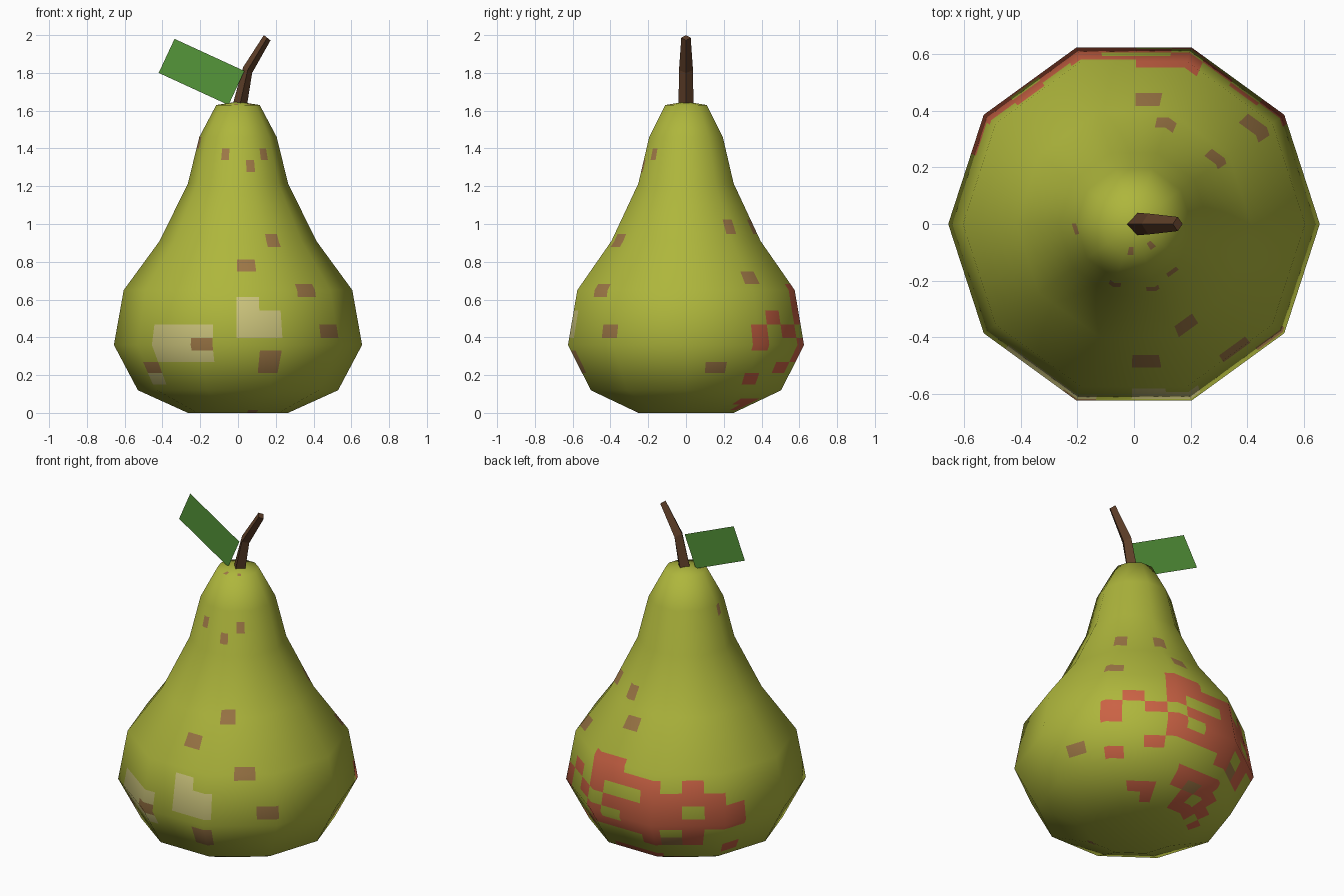
import bpy, math
from mathutils import Vector

if "Cube" in bpy.data.objects:
    bpy.data.objects.remove(bpy.data.objects["Cube"])


def material(name, rgb):
    lin = [((c / 255 + 0.055) / 1.055) ** 2.4 if c > 10 else c / 3294 for c in rgb]
    m = bpy.data.materials.new(name)
    m.diffuse_color = (*lin, 1)
    m.use_nodes = True
    m.node_tree.nodes["Principled BSDF"].inputs["Base Color"].default_value = m.diffuse_color
    return m


GREEN = material("pear green", (174, 182, 60))
RED = material("red blush", (202, 98, 68))
BROWN = material("brown freckle", (157, 119, 70))
CREAM = material("cream patch", (204, 196, 124))
STEM = material("stem brown", (94, 62, 40))
LEAF = material("leaf green", (84, 148, 57))


def add_object(name, verts, faces, mats, smooth=False):
    me = bpy.data.meshes.new(name)
    me.from_pydata([tuple(v) for v in verts], [], faces)
    for m in mats:
        me.materials.append(m)
    for p in me.polygons:
        p.use_smooth = smooth
    ob = bpy.data.objects.new(name, me)
    bpy.context.collection.objects.link(ob)
    return ob


# Painted cells: column around the pear (0 = front, counter-clockwise) -> rows up
N = 32
red = {11: (5, 8, 9), 12: (2, 10), 13: (1, 2, 6, 9), 14: (7, 8, 10, 11, 12),
       15: (3, 4, 7, 9, 11, 12), 16: (1, 2, 4, 7, 8, 9, 11),
       17: (1, 3, 4, 6, 7, 8, 9, 10, 11), 18: (1, 2, 3, 8, 9, 10),
       19: (2, 6, 7, 8, 10, 11), 20: (1, 8, 9, 10), 21: (5, 8, 9)}
brown = {0: (14,), 1: (0, 6, 7, 21), 2: (16,), 3: (12, 22, 28), 4: (9,), 9: (6,),
         11: (13, 17), 14: (17,), 15: (15,), 16: (3,), 18: (6,), 24: (23,),
         27: (6,), 30: (8, 22), 31: (28,)}
cream = {0: (9, 10, 11), 1: (9, 10), 27: (5,), 28: (7, 8, 9), 29: (7, 8, 9), 30: (7, 9)}
paint = {}
for index, table in ((1, red), (3, cream), (2, brown)):
    for col, rows in table.items():
        for row in rows:
            paint[col, row] = index

# Pear body: ten-sided turned profile (radius, height), cut along the paint cells
profile = [(0, 0), (.265, 0), (.53, .12), (.657, .36), (.605, .65), (.415, .91),
           (.265, 1.215), (.205, 1.46), (.115, 1.63), (0, 1.648)]
segs = [(Vector(b) - Vector(a)).normalized() for a, b in zip(profile, profile[1:])]
segn = [Vector((s.y, -s.x)) for s in segs]
ringn = [Vector((0, -1))] + [(a + b).normalized() for a, b in zip(segn, segn[1:])] + [Vector((0, 1))]

PX = 10 / N
SHIFT = 0.02
cols = sorted({round(k + .5, 4) for k in range(10)} |
              {round((PX * c - SHIFT) % 10, 4) for c in range(N)})
rows = sorted({float(k) for k in range(9)} |
              {(j - .5) / 4 for j in range(1, 21)} | {j / 4 for j in range(21, 32)})
rows = [r for r in rows if r < 8]


def lerp_at(items, t):
    k = min(int(t), len(items) - 2)
    return Vector(items[k]).lerp(Vector(items[k + 1]), t - k)


def direction(f):
    k = math.floor(f - .5)
    a, b = (Vector((math.sin(math.radians(36 * (q + .5))),
                    -math.cos(math.radians(36 * (q + .5))))) for q in (k, k + 1))
    return a.lerp(b, f - .5 - k)


verts, normals, faces, colours = [], [], [], []
for v in rows:
    r, z = lerp_at(profile, v + 1)
    nr, nz = lerp_at(ringn, v + 1)
    for f in cols:
        d = direction(f)
        verts.append((d.x * r, d.y * r, z))
        normals.append(Vector((d.x * nr, d.y * nr, nz)).normalized())
low, high = len(verts), len(verts) + 1
verts += [(0, 0, 0), (0, 0, profile[-1][1])]
normals += [Vector((0, 0, -1)), Vector((0, 0, 1))]

n = len(cols)
for i in range(n):
    k = (i + 1) % n
    nxt = cols[k] + (10 if k == 0 else 0)
    col = math.floor(((cols[i] + nxt) / 2 + SHIFT) / PX) % N
    faces.append((low, k, i))
    colours.append(0)
    for j in range(len(rows)):
        top = j == len(rows) - 1
        p = 2 * (rows[j] + (8 if top else rows[j + 1]))
        row = math.floor(p + .5) if p < 19.5 else math.floor(p)
        a, b = j * n + i, j * n + k
        faces.append((a, b, high) if top else (a, b, b + n, a + n))
        colours.append(paint.get((col, row), 0))
body = add_object("pear_body", verts, faces, [GREEN, RED, BROWN, CREAM], True)
for p, c in zip(body.data.polygons, colours):
    p.material_index = c
body.data.normals_split_custom_set_from_vertices([tuple(q) for q in normals])

# Stem: bent, tapering, four-sided (left point, right point, half depth)
rings = [((-.037, 1.60), (.043, 1.60), .04),
         ((.027, 1.83), (.075, 1.80), .037),
         ((.137, 2.0), (.172, 1.972), .025)]
sv, sf = [], []
for (x0, z0), (x1, z1), h in rings:
    xm, zm = (x0 + x1) / 2, (z0 + z1) / 2
    sv += [(x1, 0, z1), (xm, h, zm), (x0, 0, z0), (xm, -h, zm)]
for s in range(2):
    for i in range(4):
        k = (i + 1) % 4
        sf.append((s * 4 + i, s * 4 + k, s * 4 + 4 + k, s * 4 + 4 + i))
sf += [(3, 2, 1, 0), (8, 9, 10, 11)]
add_object("stem", sv, sf, [STEM])

# Leaf: one flat upright card, turned slightly about the stem
outline = [(-.42, 1.80), (-.05, 1.63), (.034, 1.81), (-.336, 1.98)]
add_object("leaf", [(x, -.03 - .16 * x, z) for x, z in outline], [(0, 1, 2, 3)], [LEAF])
